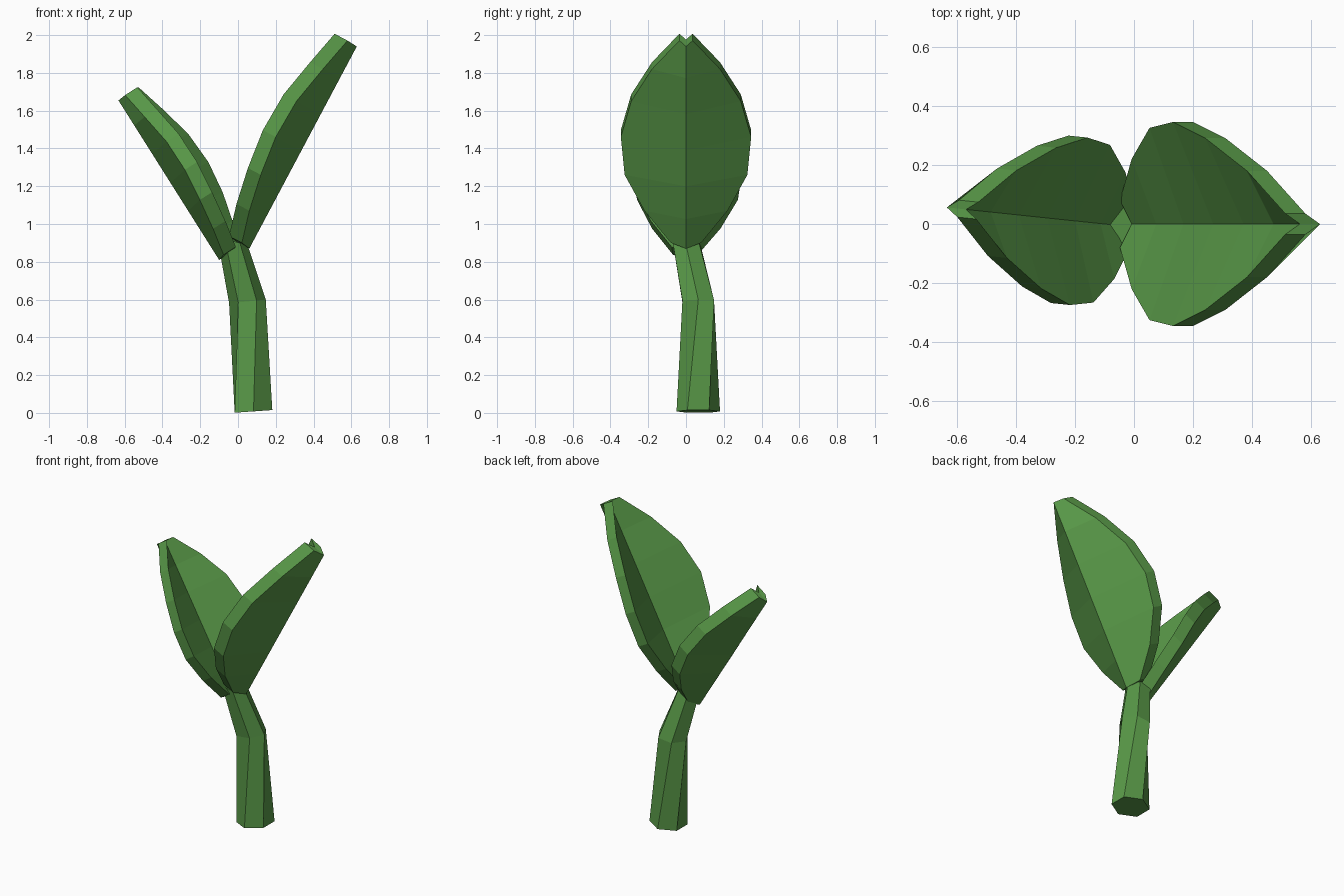
import bpy, bmesh
from math import radians, cos, sin
from mathutils import Matrix, Vector

cube = bpy.data.objects.get("Cube")
if cube:
    bpy.data.objects.remove(cube, do_unlink=True)

green = bpy.data.materials.new("leaf green")
green.use_nodes = True
color = (0.10, 0.32, 0.065, 1)
green.diffuse_color = color
green.node_tree.nodes["Principled BSDF"].inputs["Base Color"].default_value = color


def finish(bm, name):
    bmesh.ops.recalc_face_normals(bm, faces=bm.faces)
    mesh = bpy.data.meshes.new(name)
    bm.to_mesh(mesh)
    bm.free()
    mesh.materials.append(green)
    obj = bpy.data.objects.new(name, mesh)
    bpy.context.collection.objects.link(obj)
    return obj


def bridge(bm, rings, closed):
    """Join neighbouring rings of vertices with quads and cap both ends."""
    n = len(rings[0])
    for a, b in zip(rings, rings[1:]):
        for i in range(n):
            j = (i + 1) % n
            bm.faces.new((a[i], a[j], b[j], b[i]))
    if closed:
        bm.faces.new(rings[0])
        bm.faces.new(rings[-1])


# Twisted, bent six-sided stem: centre, radius, turn, lean of the ring
def stem():
    bm = bmesh.new()
    sections = [((0.082, 0.065, 0.008), 0.115, 30, 0.07),
                ((0.05, 0.065, 0.59), 0.097, 60, 0.1),
                ((-0.03, 0.0, 0.91), 0.08, 60, -0.25)]
    rings = []
    for centre, radius, turn, lean in sections:
        ring = []
        for i in range(6):
            a = radians(turn + 60 * i)
            offset = Vector((cos(a), sin(a), lean * cos(a))) * radius
            ring.append(bm.verts.new(Vector(centre) + offset))
        rings.append(ring)
    bridge(bm, rings, True)
    return finish(bm, "stem")


# Rim of a folded leaf: distance along the keel, rise from it, half width
RIM = [(0.008, 0.049, 0.08), (0.177, 0.094, 0.22), (0.373, 0.13, 0.325),
       (0.587, 0.154, 0.345), (0.806, 0.146, 0.29), (1.022, 0.102, 0.18),
       (1.216, 0.058, 0.035)]
KEEL = 1.212
THICK = 0.077


def leaf(name, base, tilt, heading, scale):
    bm = bmesh.new()
    rings = []
    for k, (along, rise, half) in enumerate(RIM):
        keel = 0 if k == 0 else min(along, KEEL)
        outer = [(-rise, -half, along), (0, 0, keel), (-rise, half, along)]
        outer = [Vector(p) * scale for p in outer]
        inner = [p - Vector((THICK, 0, 0)) for p in reversed(outer)]
        rings.append([bm.verts.new(p) for p in outer + inner])
    bridge(bm, rings, False)
    # V-shaped ends, one quad for each wing
    for r in (rings[0], rings[-1]):
        bm.faces.new((r[0], r[1], r[4], r[5]))
        bm.faces.new((r[1], r[2], r[3], r[4]))
    place = (Matrix.Translation(base) @ Matrix.Rotation(radians(heading), 4, 'Z')
             @ Matrix.Rotation(radians(tilt), 4, 'Y'))
    bmesh.ops.transform(bm, matrix=place, verts=bm.verts)
    return finish(bm, name)


stem()
leaf("large_leaf", (0.06, 0, 0.87), 28, 0, 1.0)
leaf("small_leaf", (-0.10, 0, 0.81), 32.4, 174, 0.825)
